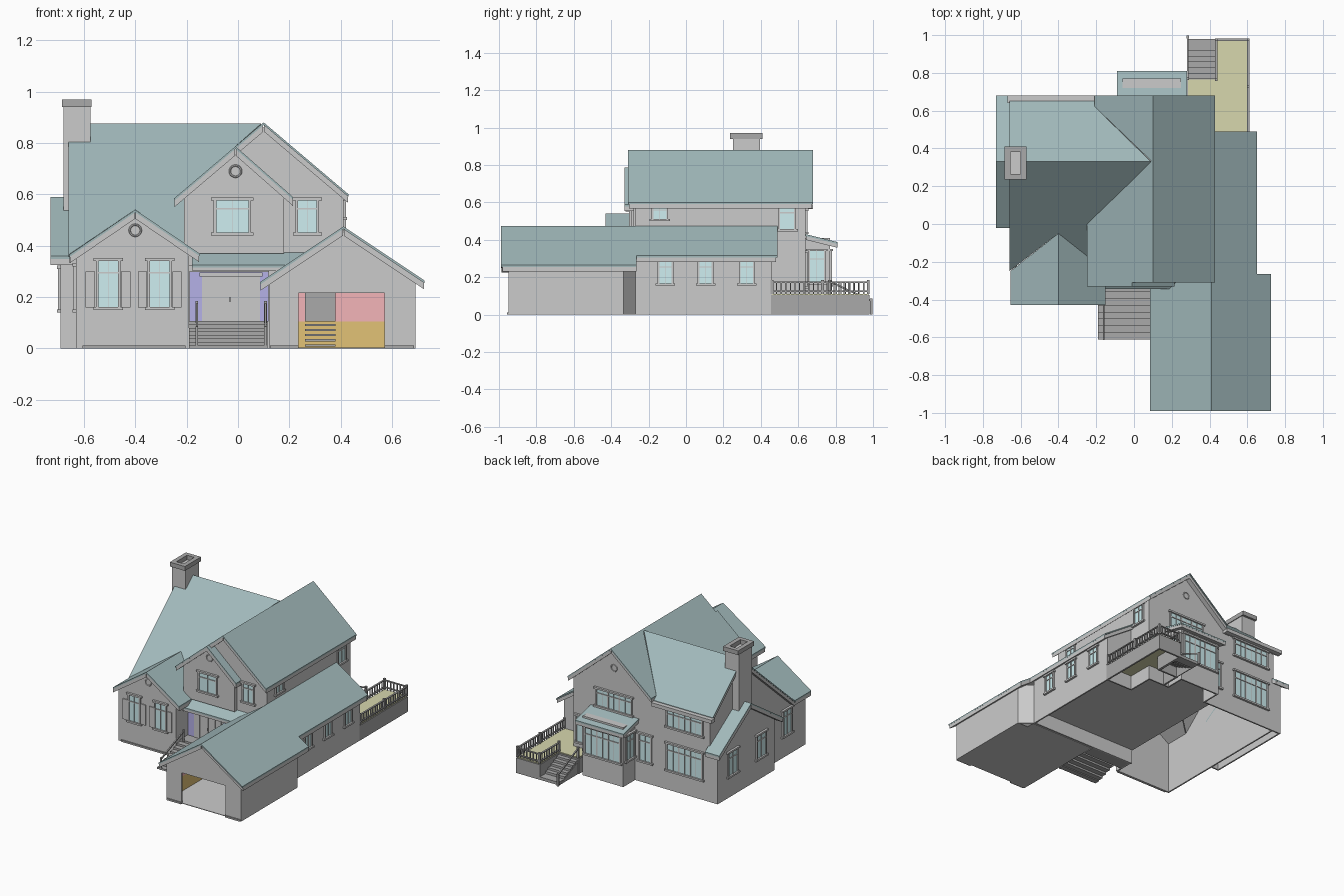
import bpy, bmesh, math
from mathutils import Vector

if "Cube" in bpy.data.objects:
    bpy.data.objects.remove(bpy.data.objects["Cube"])


def material(name, *rgb):
    m = bpy.data.materials.new(name)
    m.diffuse_color = (*rgb, 1)
    m.use_nodes = True
    m.node_tree.nodes["Principled BSDF"].inputs["Base Color"].default_value = m.diffuse_color
    return m


TEAL = material("roof_teal", .36, .49, .5)
GLASS = material("glass", .62, .86, .88)
DECK = material("deck_yellow", .68, .68, .42)
PURPLE = material("entry_purple", .46, .44, .8)
RED = material("garage_red", .9, .46, .48)
ORANGE = material("garage_orange", .76, .54, .18)
DARK = material("dark_grey", .4, .4, .4)
GREY = material("trim_grey", .8, .8, .8)
T = .01                                    # wall thickness
FLOOR, FRONT, BACK = .1, -.27, .64         # raised floor level, main block front and back
LEFT, RIGHT, RIDGE = -.21, .41, .1         # main block sides and ridge position


def finish(name, bm, *mats):
    bmesh.ops.recalc_face_normals(bm, faces=bm.faces)
    me = bpy.data.meshes.new(name)
    bm.to_mesh(me)
    bm.free()
    bpy.context.collection.objects.link(bpy.data.objects.new(name, me))
    for m in mats:
        if m:
            me.materials.append(m)


def extrude(bm, pts, offset, mi=0):
    a = [bm.verts.new(p) for p in pts]
    b = [bm.verts.new(Vector(p) + Vector(offset)) for p in pts]
    faces = [bm.faces.new(a), bm.faces.new(b[::-1])]
    faces += [bm.faces.new((a[i - 1], a[i], b[i], b[i - 1])) for i in range(len(a))]
    for f in faces:
        f.material_index = mi


def rect(x0, x1, y0, y1):
    return [(x0, y0), (x1, y0), (x1, y1), (x0, y1)]


def boxes(name, mat, *items):
    bm = bmesh.new()
    for *r, z0, z1 in items:
        extrude(bm, [(x, y, z0) for x, y in rect(*r)], (0, 0, z1 - z0))
    finish(name, bm, mat)


def prism(name, pts, axis, lo, hi, mat=None):
    # outline in the two other axes, extruded along the named axis
    bm = bmesh.new()
    k = "xyz".index(axis)
    off = [0, 0, 0]
    off[k] = hi - lo
    extrude(bm, [(*p[:k], lo, *p[k:]) for p in pts], off)
    finish(name, bm, mat)


def gable(l, r, base, eave, peak):
    return [(l, base), (r, base), (r, eave), ((l + r) / 2, peak), (l, eave)]


def walls(name, path, z0, z1, t=T, mat=None):
    # thin walls following an axis-aligned path
    h = t / 2
    boxes(name, mat, *[(min(a[0], b[0]) - h, max(a[0], b[0]) + h, min(a[1], b[1]) - h, max(a[1], b[1]) + h, z0, z1)
                       for a, b in zip(path, path[1:])])


def roof(name, xy, height, trim=.025):
    # teal covering with a slightly smaller grey fascia layer below
    c = sum((Vector(p) for p in xy), Vector((0, 0))) / len(xy)
    for tag, inset, drop, depth, mat in (("", 0, 0, T, TEAL), ("_fascia", .012, T, trim, None)):
        pts = [Vector(p).lerp(c, inset) for p in xy]
        bm = bmesh.new()
        extrude(bm, [(*p, height(*p) - drop) for p in pts], (0, 0, -depth))
        finish(name + tag, bm, mat)


def windows(name, axis, sign, pos, centres, z0, z1, w, panes=1):
    # glass, casing, sill, head, mullions and a transom bar
    for k, u in enumerate(centres):
        bm = bmesh.new()

        def put(u0, u1, v0, v1, d, mi=0):
            a, b = sorted((pos - sign * .002, pos + sign * d))
            r = rect(u0, u1, a, b) if axis == 'y' else rect(a, b, u0, u1)
            extrude(bm, [(x, y, v0) for x, y in r], (0, 0, v1 - v0), mi)
        l, r, t = u - w / 2, u + w / 2, z0 + (z1 - z0) * .75
        put(l, r, z0, z1, T / 3, 1)
        put(l - T, l, z0, z1, T)
        put(r, r + T, z0, z1, T)
        for z in (z0 - T, z1):
            put(l - 2 * T, r + 2 * T, z, z + 1.2 * T, 1.5 * T)
        put(l, r, t - T / 3, t + T / 3, .8 * T)
        for i in range(1, 2 * panes):
            m, h = l + w * i / panes / 2, T / 8 if i % 2 else T / 2
            put(m - h, m + h, z0, z1, .7 * T)
        finish("%s_%d" % (name, k), bm, GREY, GLASS)


# Roof planes as height functions
main_h = lambda x, y: .88 - .848 * abs(x - RIDGE)
wing_h = lambda x, y: .875 - .88 * abs(y - .33)
front_h = lambda x, y: .54 - .68 * abs(x + .4)
garage_h = lambda x, y: .475 - .667 * abs(x - RIGHT)
side_h = lambda x, y: .59 - .66 * abs(y - .33)
roof("main_roof_right", rect(RIDGE, .43, -.31, .68), main_h)
roof("main_roof_left", [(RIDGE, -.31), (RIDGE, .68), (LEFT, .68), (LEFT, .623), (.09, .335), (-.25, 0),
                        (-.25, -.33), (-.01, -.33), (-.01, -.31)], main_h)
roof("dormer_roof_right", rect(-.01, .215, -.33, -.26), lambda x, y: .778 - .88 * x)
for tag, valley in (("front", [(LEFT, .03), (LEFT, -.2), (-.4, -.05), (-.66, -.25)]),
                    ("back", [(LEFT, .623), (LEFT, .65), (-.66, .65)])):
    roof("wing_roof_" + tag, [(-.66, .33), (.09, .33)] + valley, wing_h)
roof("front_gable_roof_left", [(-.4, -.43), (-.4, -.05), (-.655, -.25), (-.655, -.43)], front_h)
roof("front_gable_roof_right", [(-.4, -.43), (-.15, -.43), (-.15, -.28), (LEFT, -.28), (LEFT, -.2), (-.4, -.05)], front_h)
roof("garage_roof_right", [(RIGHT, -.99), (.725, -.99), (.725, -.265), (.65, -.265), (.65, .49), (RIGHT, .49)], garage_h)
roof("garage_roof_left", rect(.085, RIGHT, -.99, -.3), garage_h)
for tag, e in (("front", -.02), ("back", .68)):
    roof("side_bay_roof_" + tag, rect(-.73, -.62, .33, e), side_h)
roof("porch_roof", rect(-.18, .28, -.345, -.265), lambda x, y: .55 + y * .65, .015)
roof("back_bay_roof", rect(-.09, .28, BACK, .81), lambda x, y: .59 - y * .25, .02)
boxes("wing_back_gutter", None, (-.67, LEFT, BACK, .68, .565, .59))

# Main block, whose underside is the raised floor
prism("main_block", gable(LEFT, RIGHT, FLOOR, .6, .862), 'y', FRONT, BACK)
prism("dormer_front", gable(LEFT, .18, .37, .597, .765), 'y', -.295, FRONT)
prism("rear_side_block", [(RIGHT, FLOOR), (.61, FLOOR), (.61, .32), (RIGHT, .46)], 'y', FRONT, .46)
boxes("back_bay", None, (-.06, .25, BACK, .77, FLOOR, .41))
walls("foundation", [(-.2, FRONT), (.605, FRONT), (.605, .455), (.405, .455), (.405, .635), (.245, .635), (.245, .765),
                     (-.055, .765), (-.055, .635), (-.2, .635)], 0, FLOOR)

# Left wing, hollow and open below
prism("wing_left_wall", [(-.4, 0), (BACK, 0), (BACK, .58), (.33, .85), (-.22, .36), (-.4, .36)], 'x', -.63, -.62)
prism("wing_front_wall", gable(-.63, -.19, 0, .365, .515), 'y', -.405, -.395)
walls("wing_right_wall", [(-.195, -.4), (-.195, FRONT)], 0, .375)
walls("wing_back_wall", [(-.625, .635), (-.2, .635)], 0, .59)
prism("side_bay_wall", gable(.02, BACK, 0, .365, .57), 'x', -.69, -.68)
for y in (.025, .635):
    walls("side_bay_return", [(-.685, y), (-.63, y)], 0, .37)
for x0, x1, y in ((-.6, LEFT, -.408), (.13, .23, -.953), (.575, .68, -.953)):
    walls("plinth", [(x0, y), (x1, y)], 0, .012, T, DARK)

# Garage with open doorway and coloured lining
prism("garage_front_wall", [(.12, 0), (.235, 0), (.235, .215), (.57, .215), (.57, 0), (.69, 0), (.69, .265),
                            (RIGHT, .455), (.12, .26)], 'y', -.95, -.94)
walls("garage_left_wall", [(.125, -.945), (.125, FRONT)], 0, .262)
walls("garage_right_wall", [(.685, -.945), (.685, -.34)], 0, .268)
prism("garage_angled_wall", [(.69, -.335), (.61, FRONT), (.6, FRONT), (.68, -.335)], 'z', 0, .28)
boxes("garage_floor", None, (.125, .68, -.945, -.335, 0, .004), (.125, .61, -.335, -.28, 0, .004))
for tag, z0, z1, m in (("lower", .004, .105, ORANGE), ("upper", .105, .26, RED)):
    walls("garage_lining_" + tag, [(.132, -.94), (.132, -.282), (.61, -.282)], z0, z1, .004, m)
boxes("garage_inner_door", DARK, (.26, .38, -.293, -.285, .105, .215))
boxes("garage_inner_steps", DARK, *[(.26, .38, -.31 - .025 * i, -.285 - .025 * i, .088 - .02 * i, .096 - .02 * i)
                                    for i in range(5)])

# Entrance: porch, steps, handrails, double door
boxes("porch_floor", DARK, (-.19, .115, -.36, FRONT, 0, .106))
boxes("front_steps", DARK, *[(-.19, .115, -.396 - .036 * i, -.36 - .036 * i, max(0, .074 - .0135 * i), .093 - .0135 * i)
                             for i in range(7)])
boxes("entry_wall", PURPLE, (-.188, .118, -.277, FRONT, .105, .3))
boxes("porch_beam", None, (-.19, .12, -.335, FRONT, .298, .325))
boxes("door_frame", None, (-.14, .085, -.282, FRONT, .105, .28), (-.15, .095, -.292, FRONT, .28, .295))
boxes("door_panels", None, *[(x - w, x + w, -.286, FRONT, .115, .272)
                             for x, w in ((-.107, .015), (-.054, .025), (.001, .025), (.055, .015))])
boxes("door_handle", DARK, (-.034, -.029, -.292, -.283, .18, .2))
for x in (-.16, .107):
    boxes("front_newels", DARK, *[(x - .005, x + .005, y - T, y, z, z + .085) for y, z in ((-.36, FLOOR), (-.605, 0))])
    prism("front_handrail", [(-.61, .07), (-.36, .17), (-.36, .18), (-.61, .08)], 'x', x - .004, x + .004, DARK)

# Chimney with hollow cap
boxes("chimney", None, (-.68, -.575, .25, .395, .5, .94))
cap = rect(-.67, -.585, .25, .395)
walls("chimney_cap", cap + cap[:1], .94, .97, .03, DARK)

# Back deck with skirt, stairs and railing
rail = [(.605, .46), (.605, .975), (.435, .975), (.435, .765)]
prism("deck_floor", rail + [(.285, .765), (.285, BACK), (RIGHT, BACK), (RIGHT, .46)], 'z', .098, .11, DECK)
walls("deck_skirt", rail + [(.285, .765), (.285, BACK)], 0, .104, .012, DARK)
boxes("deck_stairs", DARK, *[(.285, .43, .77 + .03 * i, .8 + .03 * i, .07 - .0145 * i, .094 - .0145 * i) for i in range(5)],
      (.285, .43, .92, .98, 0, .02))
for x in (.283, .424):
    prism("stair_stringer", [(.77, 0), (.77, .085), (.97, 0)], 'x', x, x + .006, DARK)
prism("stair_handrail", [(.77, .17), (.99, .07), (.99, .08), (.77, .18)], 'x', .281, .289, DARK)
for z in (.122, .17):
    walls("deck_rail", rail, z, z + .006, .012, DARK)


def post(x, y, r, z0, z1):
    return x - r, x + r, y - r, y + r, z0, z1


boxes("deck_posts", DARK, post(.285, .99, .007, 0, .085), *[post(x, y, .007, .11, .185)
                                                            for x, y in rail + [(.605, .73), (.285, .77)]])
for a, b in zip(rail, rail[1:]):
    n = round(math.dist(a, b) / .025)
    boxes("deck_balusters", DARK, *[post(*Vector(a).lerp(b, i / n), .003, .11, .172) for i in range(1, n)])

# Windows on every side: outward axis and sign, wall position, centres, bottom, top, width, panes
windows("front_wing_window", 'y', -1, -.405, [-.505, -.305], .16, .34, .075)
windows("dormer_window", 'y', -1, -.295, [-.022], .45, .575, .125)
windows("front_upper_window", 'y', -1, FRONT, [.27], .45, .575, .072)
windows("right_window", 'x', 1, .61, [-.11, .105, .325], .165, .285, .065)
windows("right_small_window", 'x', 1, RIGHT, [-.14], .51, .575, .07)
windows("right_upper_window", 'x', 1, RIGHT, [.54], .455, .575, .075)
windows("bay_right_window", 'x', 1, .25, [.7], .17, .34, .075)
windows("bay_left_window", 'x', -1, -.06, [.7], .17, .34, .075)
windows("bay_window", 'y', 1, .77, [.095], .16, .34, .26, 3)
windows("back_upper_window", 'y', 1, BACK, [RIDGE, -.44], .44, .555, .26, 3)
windows("back_lower_window", 'y', 1, BACK, [-.44], .14, .32, .26, 3)
windows("back_narrow_window", 'y', 1, BACK, [-.14, .34], .15, .33, .08)
windows("side_bay_window", 'x', -1, -.69, [.17, .48], .15, .31, .09)
windows("wing_left_window", 'x', -1, -.63, [-.2], .15, .32, .085)
boxes("shutters", None, *[(x - .018, x + .018, -.412, -.404, .16, .3) for x in (-.575, -.437, -.372, -.237)])

# Round attic vents
for at in ((-.4, -.407, .46), (-.01, -.297, .69), (RIDGE, .642, .73)):
    bpy.ops.mesh.primitive_torus_add(location=at, rotation=(math.pi / 2, 0, 0), major_radius=.022,
                                     minor_radius=.004, major_segments=20, minor_segments=6)
    bpy.context.object.name = "attic_vent"
